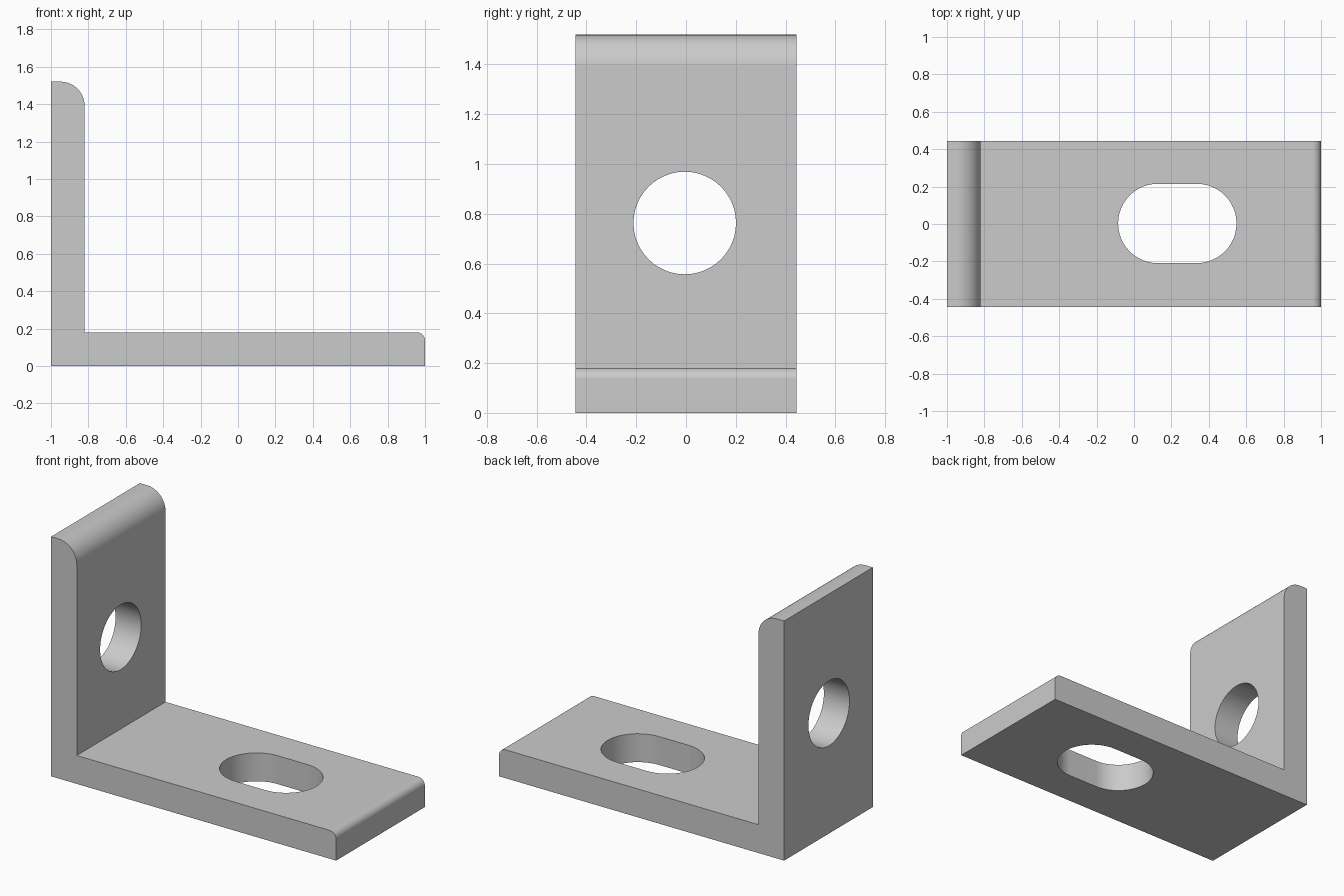
import bpy, bmesh
from math import sin, cos, pi
from mathutils import Vector

if "Cube" in bpy.data.objects:
    bpy.data.objects.remove(bpy.data.objects["Cube"])

HALF_W = 0.445     # half the bracket width
T = 0.18           # plate thickness
TOP = 1.52         # height of the upright


def arc(cx, cy, r, a0, a1, n):
    """Points on an arc, both ends included."""
    return [(cx + r * cos(a0 + (a1 - a0) * i / n),
             cy + r * sin(a0 + (a1 - a0) * i / n)) for i in range(n + 1)]


def prism(name, outline, direction):
    """Extrude a closed loop of 3D points along a direction."""
    bm = bmesh.new()
    face = bm.faces.new([bm.verts.new(p) for p in outline])
    ext = bmesh.ops.extrude_face_region(bm, geom=[face], use_keep_orig=True)
    verts = [g for g in ext["geom"] if isinstance(g, bmesh.types.BMVert)]
    bmesh.ops.translate(bm, verts=verts, vec=Vector(direction))
    bmesh.ops.recalc_face_normals(bm, faces=bm.faces)
    mesh = bpy.data.meshes.new(name)
    bm.to_mesh(mesh)
    bm.free()
    obj = bpy.data.objects.new(name, mesh)
    bpy.context.collection.objects.link(obj)
    return obj


# L-shaped body with rounded outer ends
R_TOP, R_END = 0.13, 0.045
profile = [(-1, 0), (1, 0)]
profile += arc(1 - R_END, T - R_END, R_END, 0, pi / 2, 10)
profile += [(-1 + T, T)]
profile += arc(-1 + T - R_TOP, TOP - R_TOP, R_TOP, 0, pi / 2, 16)
profile += [(-1, TOP)]
bracket = prism("angle_bracket", [(x, -HALF_W, z) for x, z in profile],
                (0, 2 * HALF_W, 0))

# Round hole through the upright
circle = arc(-0.005, 0.763, 0.206, 0, 2 * pi, 48)[:-1]
hole = prism("round_hole_cutter", [(-1.2, y, z) for y, z in circle], (0.6, 0, 0))

# Long slot through the foot
SLOT_R = 0.212
slot_loop = (arc(0.336, 0.003, SLOT_R, -pi / 2, pi / 2, 24)
             + arc(0.127, 0.003, SLOT_R, pi / 2, 3 * pi / 2, 24))
slot = prism("slot_cutter", [(x, y, -0.2) for x, y in slot_loop], (0, 0, 0.6))

# Cut the openings
bpy.context.view_layer.objects.active = bracket
bracket.select_set(True)
for cutter in (hole, slot):
    mod = bracket.modifiers.new("cut", "BOOLEAN")
    mod.operation = "DIFFERENCE"
    mod.solver = "EXACT"
    mod.object = cutter
    bpy.ops.object.modifier_apply(modifier=mod.name)
    bpy.data.objects.remove(cutter)

# Smooth curves, flat plates, crisp edges
bpy.ops.object.shade_smooth_by_angle(angle=pi / 6)
weighted = bracket.modifiers.new("flat_plates", "WEIGHTED_NORMAL")
weighted.keep_sharp = True

# Plain grey metal
grey = bpy.data.materials.new("light_grey")
grey.diffuse_color = (0.6, 0.6, 0.6, 1)
grey.use_nodes = True
grey.node_tree.nodes["Principled BSDF"].inputs["Base Color"].default_value = grey.diffuse_color
bracket.data.materials.clear()
bracket.data.materials.append(grey)
